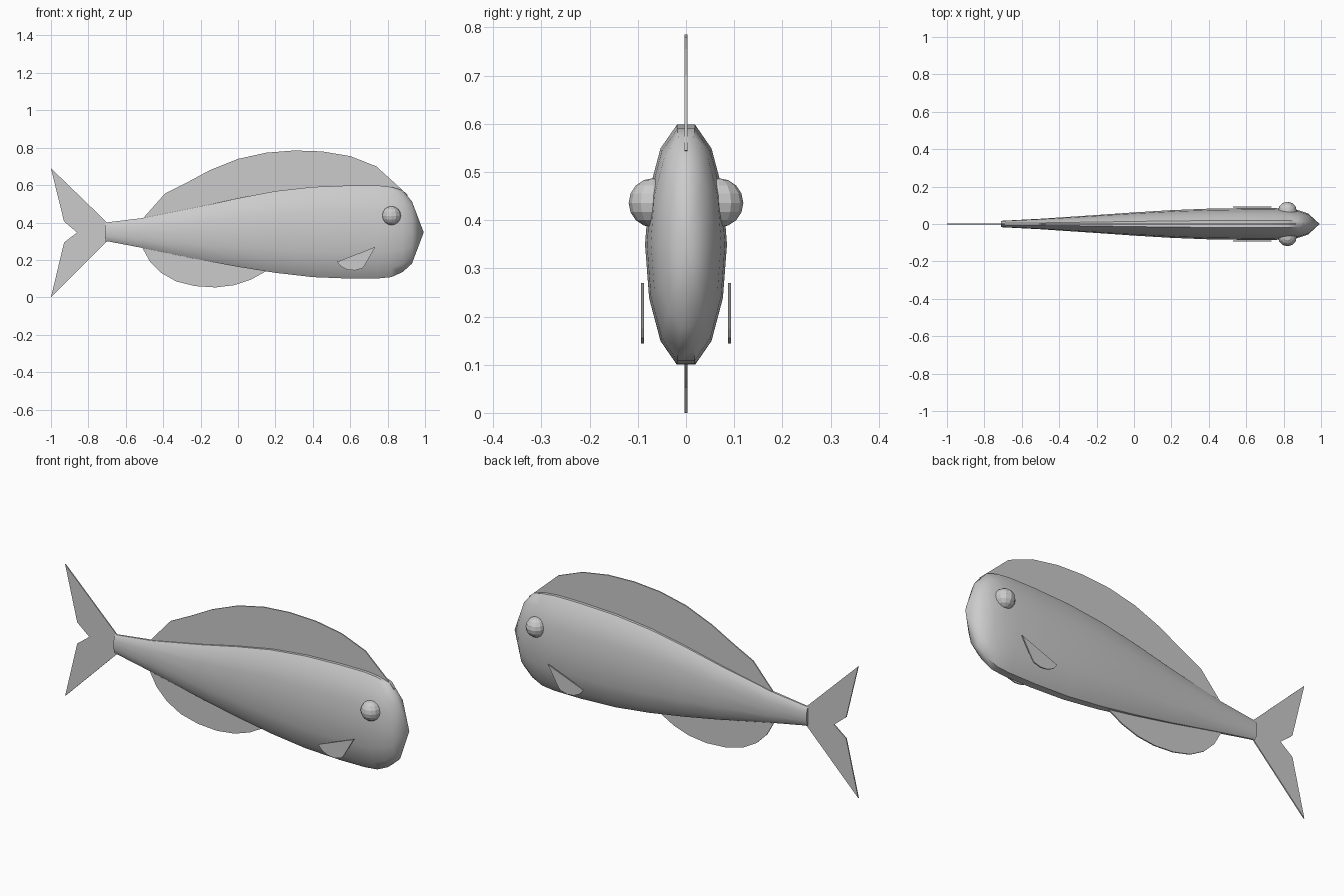
import bpy, bmesh, math

if "Cube" in bpy.data.objects:
    bpy.data.objects.remove(bpy.data.objects["Cube"])


def finish(bm, name):
    bmesh.ops.recalc_face_normals(bm, faces=bm.faces)
    mesh = bpy.data.meshes.new(name)
    bm.to_mesh(mesh)
    bm.free()
    ob = bpy.data.objects.new(name, mesh)
    bpy.context.collection.objects.link(ob)
    return ob


def plate(name, outline, y=0.0, thick=0.006):
    """Thin fin extruded from an x-z outline."""
    bm = bmesh.new()
    face = bm.faces.new([bm.verts.new((x, y - thick / 2, z)) for x, z in outline])
    ext = bmesh.ops.extrude_face_region(bm, geom=[face])
    verts = [g for g in ext["geom"] if isinstance(g, bmesh.types.BMVert)]
    bmesh.ops.translate(bm, verts=verts, vec=(0, thick, 0))
    return finish(bm, name)


# Body: 14-sided oval sections (x, bottom z, top z, half width)
SIDES = 14
sections = [(-0.71, .30, .40, .017), (-0.69, .298, .402, .018), (-0.5, .262, .425, .028),
            (-0.2, .200, .485, .048), (0, .163, .530, .062), (0.2, .131, .568, .074),
            (0.4, .108, .590, .082), (0.6, .100, .598, .085), (0.75, .101, .598, .085),
            (0.82, .108, .590, .081), (0.88, .135, .572, .073), (0.93, .180, .513, .057)]
bm = bmesh.new()
rings = []
top_sin = math.sin(6 * math.pi / SIDES / 1.0 * 1.0)
for x, z0, z1, w in sections:
    h = (z1 - z0) / 2 / top_sin
    ring = []
    for i in range(SIDES):
        a = 2 * math.pi * i / SIDES
        ring.append(bm.verts.new((x, w * math.cos(a), (z0 + z1) / 2 + h * math.sin(a))))
    rings.append(ring)
for r, s in zip(rings, rings[1:]):
    for i in range(SIDES):
        j = (i + 1) % SIDES
        bm.faces.new((r[i], r[j], s[j], s[i]))
bm.faces.new(rings[0])
tip = bm.verts.new((0.993, 0, 0.347))
for i in range(SIDES):
    bm.faces.new((rings[-1][i], rings[-1][(i + 1) % SIDES], tip))
body = finish(bm, "body")
bpy.context.view_layer.objects.active = body
body.select_set(True)
bpy.ops.object.shade_smooth_by_angle(angle=math.radians(50))

# Fins along the centre line
plate("dorsal_fin", [(-.51, .42), (-.39, .555), (-.28, .61), (-.15, .68), (0, .74), (.15, .773),
                     (.30, .785), (.45, .78), (.60, .755), (.74, .70), (.91, .545),
                     (.75, .50), (.2, .47), (-.2, .40)])
plate("anal_fin", [(-.52, .28), (-.47, .19), (-.41, .13), (-.33, .085), (-.23, .06), (-.12, .053),
                   (-.02, .065), (.07, .095), (.16, .145), (.10, .20), (-.2, .26)])
plate("tail_fin", [(-.69, .39), (-1, .69), (-.93, .405), (-.86, .347), (-.93, .293),
                   (-1, 0), (-.69, .31)])

# Side fins and eyes
for side, label in ((-1, "right"), (1, "left")):
    plate("side_fin_" + label, [(.53, .19), (.735, .27), (.68, .175), (.665, .155), (.625, .144),
                                (.585, .148), (.55, .165)], side * 0.09)
    bm = bmesh.new()
    bmesh.ops.create_uvsphere(bm, u_segments=12, v_segments=8, radius=0.051)
    eye = finish(bm, "eye_" + label)
    eye.location = (0.82, side * 0.068, 0.436)
